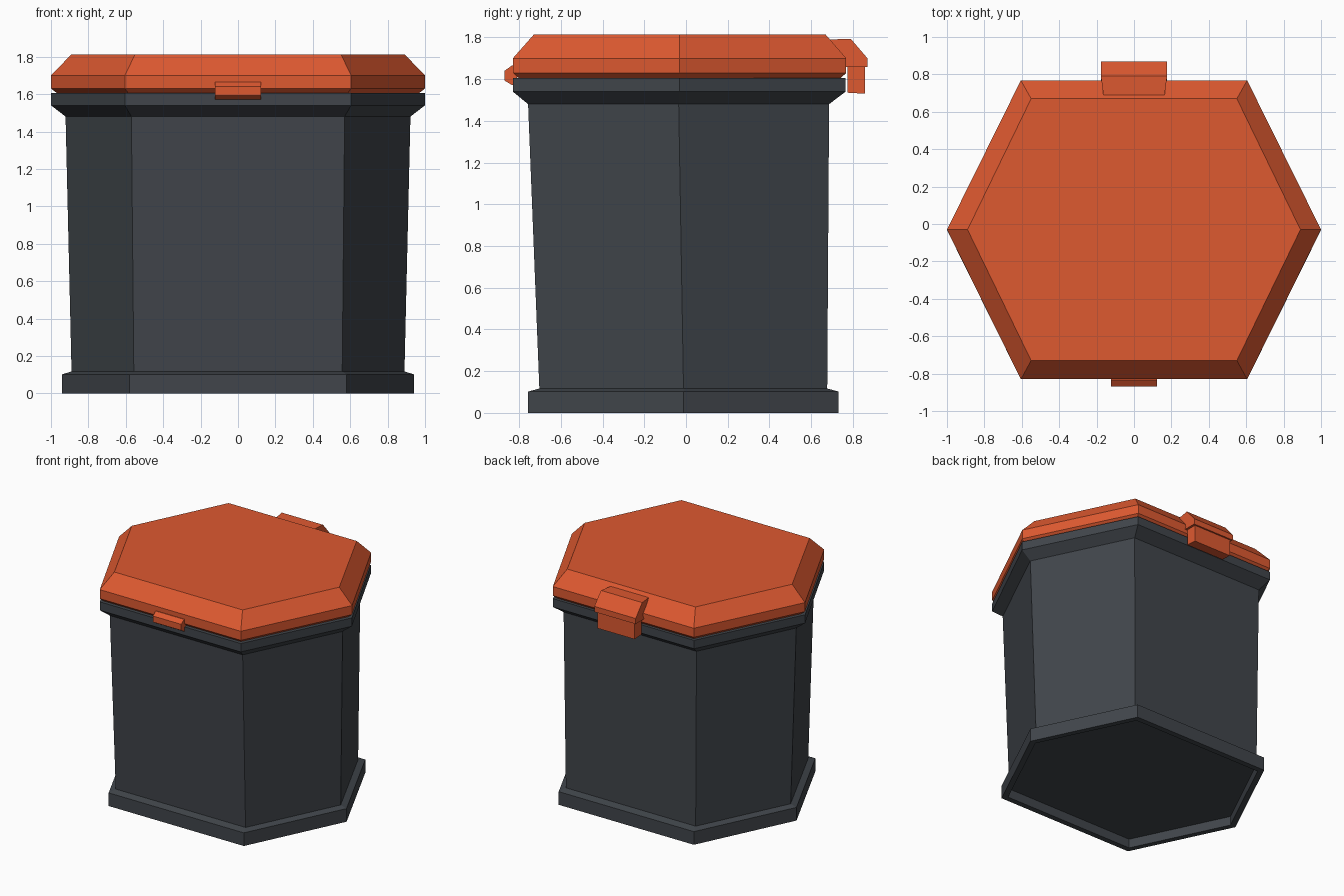
import bpy, bmesh

if "Cube" in bpy.data.objects:
    bpy.data.objects.remove(bpy.data.objects["Cube"])


def material(name, rgb):
    m = bpy.data.materials.new(name)
    m.diffuse_color = (*rgb, 1.0)
    m.use_nodes = True
    m.node_tree.nodes["Principled BSDF"].inputs["Base Color"].default_value = m.diffuse_color
    return m


ORANGE = material("lid orange", (0.73, 0.10, 0.03))
GREY = material("dark slate grey", (0.052, 0.060, 0.070))


def finish(name, bm, mat):
    bmesh.ops.recalc_face_normals(bm, faces=bm.faces)
    me = bpy.data.meshes.new(name)
    bm.to_mesh(me)
    bm.free()
    me.materials.append(mat)
    ob = bpy.data.objects.new(name, me)
    bpy.context.collection.objects.link(ob)
    return ob


def hex_loft(name, rings, mat):
    """Stack of hexagons: (z, corner x, flat half width, front y, corner y, back y)."""
    bm = bmesh.new()
    loops = []
    for z, cx, fx, yf, yc, yb in rings:
        pts = [(-fx, yf), (fx, yf), (cx, yc), (fx, yb), (-fx, yb), (-cx, yc)]
        loops.append([bm.verts.new((x, y, z)) for x, y in pts])
    for a, b in zip(loops, loops[1:]):
        for i in range(6):
            j = (i + 1) % 6
            bm.faces.new((a[i], a[j], b[j], b[i]))
    bm.faces.new(loops[0])
    bm.faces.new(loops[-1])
    return finish(name, bm, mat)


def side_profile(name, pts, mat):
    """Solid from (half width, y, z) outline points, mirrored in x."""
    bm = bmesh.new()
    left = [bm.verts.new((-w, y, z)) for w, y, z in pts]
    right = [bm.verts.new((w, y, z)) for w, y, z in pts]
    bm.faces.new(left)
    bm.faces.new(right)
    for i in range(len(pts)):
        j = (i + 1) % len(pts)
        bm.faces.new((left[i], left[j], right[j], right[i]))
    return finish(name, bm, mat)


# Bin body: recessed underside, plinth, tapered walls, flared rim
hex_loft("bin_body", [
    (0.07, 0.895, 0.555, -0.715, -0.012, 0.69),
    (0.00, 0.895, 0.555, -0.715, -0.012, 0.69),
    (0.00, 0.94, 0.58, -0.757, -0.012, 0.732),
    (0.102, 0.94, 0.58, -0.757, -0.012, 0.732),
    (0.117, 0.89, 0.557, -0.703, -0.012, 0.677),
    (1.48, 0.922, 0.57, -0.757, -0.035, 0.686),
    (1.54, 1.00, 0.605, -0.83, -0.032, 0.765),
    (1.605, 1.00, 0.605, -0.83, -0.032, 0.765),
], GREY)

# Lid: undercut lower edge, upright band, bevelled top
hex_loft("lid", [
    (1.603, 0.965, 0.585, -0.80, -0.03, 0.74),
    (1.63, 1.00, 0.605, -0.83, -0.03, 0.768),
    (1.70, 1.00, 0.605, -0.83, -0.03, 0.768),
    (1.813, 0.89, 0.55, -0.73, -0.03, 0.67),
], ORANGE)

# Front lip for opening the lid
side_profile("front_handle", [
    (0.122, -0.81, 1.665), (0.122, -0.835, 1.665), (0.122, -0.87, 1.64),
    (0.122, -0.87, 1.593), (0.122, -0.835, 1.572), (0.122, -0.81, 1.572),
], ORANGE)

# Hinge cover on the lid and the hanging hinge block behind the rim
side_profile("hinge_cover", [
    (0.163, 0.685, 1.79), (0.177, 0.79, 1.793), (0.177, 0.87, 1.70),
    (0.177, 0.87, 1.657), (0.177, 0.77, 1.657), (0.163, 0.685, 1.70),
], ORANGE)
side_profile("hinge_block", [
    (0.16, 0.775, 1.665), (0.16, 0.858, 1.665),
    (0.16, 0.858, 1.53), (0.16, 0.775, 1.535),
], ORANGE)
